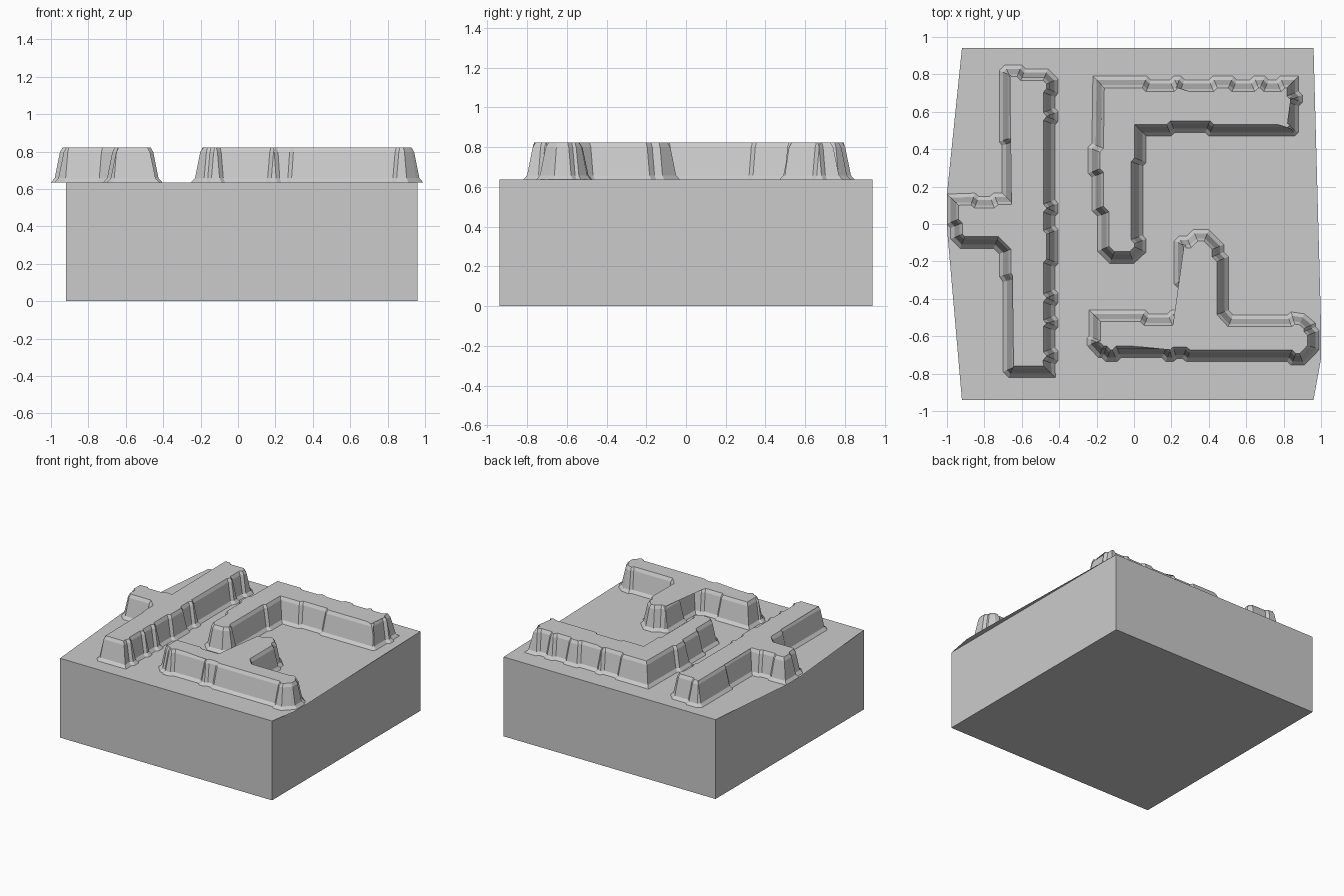
import bpy
import bmesh
from mathutils import Vector

FLOOR = 0.636
# (inset, height) of each level of a ridge wall: base, foot, shoulder, top
LEVELS = [(0.0, FLOOR), (0.02, 0.658), (0.048, 0.797), (0.062, 0.822)]

grey = bpy.data.materials.new("stone_grey")
grey.diffuse_color = (0.6, 0.6, 0.6, 1)


def make_object(name, bm):
    mesh = bpy.data.meshes.new(name)
    bm.to_mesh(mesh)
    bm.free()
    mesh.materials.append(grey)
    obj = bpy.data.objects.new(name, mesh)
    bpy.context.collection.objects.link(obj)
    return obj


def jogs(line, stops, axis, step, sign):
    """Straight wall that steps sideways and back at each stop."""
    pts, shifted = [], 0
    for s in stops:
        for along, off in ((-0.01, shifted), (0.01, 1 - shifted)):
            a, b = s + along * sign, line + step * off
            pts.append((a, b) if axis == "x" else (b, a))
        shifted = 1 - shifted
    return pts


def inset(points, d):
    """Mitred inward offset of a clockwise outline."""
    pts = [Vector(p) for p in points]
    out = []
    for i, p in enumerate(pts):
        e1 = (p - pts[i - 1]).normalized()
        e2 = (pts[(i + 1) % len(pts)] - p).normalized()
        n1, n2 = Vector((e1.y, -e1.x)), Vector((e2.y, -e2.x))
        out.append(p + (n1 + n2) * (d / max(1 + n1.dot(n2), 0.5)))
    return out


def ridge(name, outline):
    bm = bmesh.new()
    rings = [[bm.verts.new((p.x, p.y, z)) for p in inset(outline, d)]
             for d, z in LEVELS]
    n = len(outline)
    for lo, hi in zip(rings, rings[1:]):
        for i in range(n):
            j = (i + 1) % n
            bm.faces.new((lo[j], lo[i], hi[i], hi[j]))
    bm.faces.new(rings[-1][::-1])
    make_object(name, bm)


# Base block, open at the top where the plate closes it
bm = bmesh.new()
corners = [(-0.92, -0.94), (0.96, -0.94), (0.96, 0.94), (-0.92, 0.94)]
low = [bm.verts.new((x, y, 0)) for x, y in corners]
high = [bm.verts.new((x, y, FLOOR)) for x, y in corners]
bm.faces.new(low[::-1])
for i in range(4):
    j = (i + 1) % 4
    bm.faces.new((low[i], low[j], high[j], high[i]))
make_object("base_block", bm)

# Top plate, flaring past the block on both sides
bm = bmesh.new()
plate = [(-0.92, -0.94), (0.96, -0.94), (1.0, -0.72), (1.0, -0.54),
         (0.96, 0.94), (-0.92, 0.94), (-1.0, 0.16), (-1.0, -0.02)]
bm.faces.new([bm.verts.new((x, y, FLOOR)) for x, y in plate])
make_object("top_plate", bm)

# Long left ridge with a stub pointing outwards
ridge("left_ridge",
      [(-0.69, 0.85), (-0.60, 0.85), (-0.58, 0.83), (-0.46, 0.83), (-0.405, 0.775)]
      + jogs(-0.405, [0.69, 0.61, 0.54, 0.12, 0.05, -0.02, -0.22, -0.36,
                      -0.43, -0.50, -0.56, -0.67, -0.74], "y", -0.018, -1)
      + [(-0.42, -0.82), (-0.67, -0.82), (-0.70, -0.79), (-0.70, -0.31),
         (-0.72, -0.28), (-0.72, -0.16), (-0.75, -0.13), (-0.93, -0.13),
         (-0.98, -0.08), (-0.98, -0.02), (-1.0, 0.0), (-1.0, 0.16),
         (-0.85, 0.165), (-0.83, 0.148), (-0.77, 0.148), (-0.75, 0.165),
         (-0.705, 0.165), (-0.705, 0.42), (-0.72, 0.44), (-0.72, 0.82)])

# L-shaped ridge at the back
ridge("corner_ridge",
      [(-0.22, 0.79)]
      + jogs(0.79, [0.08, 0.20, 0.26, 0.41, 0.54, 0.63, 0.71, 0.77], "x", -0.02, 1)
      + [(0.88, 0.79), (0.88, 0.71), (0.90, 0.69), (0.90, 0.65), (0.88, 0.63),
         (0.88, 0.49), (0.86, 0.47), (0.40, 0.47), (0.38, 0.49), (0.22, 0.49),
         (0.20, 0.47), (0.065, 0.47), (0.065, 0.33), (0.047, 0.31),
         (0.047, -0.06), (0.065, -0.08), (0.065, -0.15), (0.0, -0.21),
         (-0.13, -0.21), (-0.195, -0.145), (-0.195, 0.04), (-0.225, 0.07),
         (-0.225, 0.25), (-0.245, 0.27), (-0.245, 0.41), (-0.225, 0.43)])

# Inverted T ridge at the front right
ridge("front_ridge",
      [(-0.24, -0.46), (0.06, -0.46), (0.08, -0.48), (0.18, -0.48),
       (0.20, -0.46), (0.235, -0.46), (0.235, -0.34), (0.215, -0.32),
       (0.215, -0.09), (0.24, -0.065), (0.28, -0.065), (0.315, -0.03),
       (0.40, -0.03), (0.48, -0.11), (0.48, -0.15), (0.505, -0.175),
       (0.505, -0.46), (0.53, -0.487), (0.82, -0.487), (0.84, -0.47),
       (0.91, -0.48), (0.97, -0.53), (0.97, -0.55), (0.99, -0.57),
       (0.99, -0.67), (0.965, -0.70), (0.91, -0.755), (0.84, -0.755),
       (0.82, -0.735), (0.28, -0.735), (0.26, -0.72), (0.23, -0.72),
       (0.21, -0.735), (0.17, -0.735), (0.15, -0.715), (-0.07, -0.715),
       (-0.09, -0.735), (-0.15, -0.735), (-0.17, -0.715), (-0.19, -0.715),
       (-0.25, -0.65), (-0.25, -0.61), (-0.24, -0.60)])
